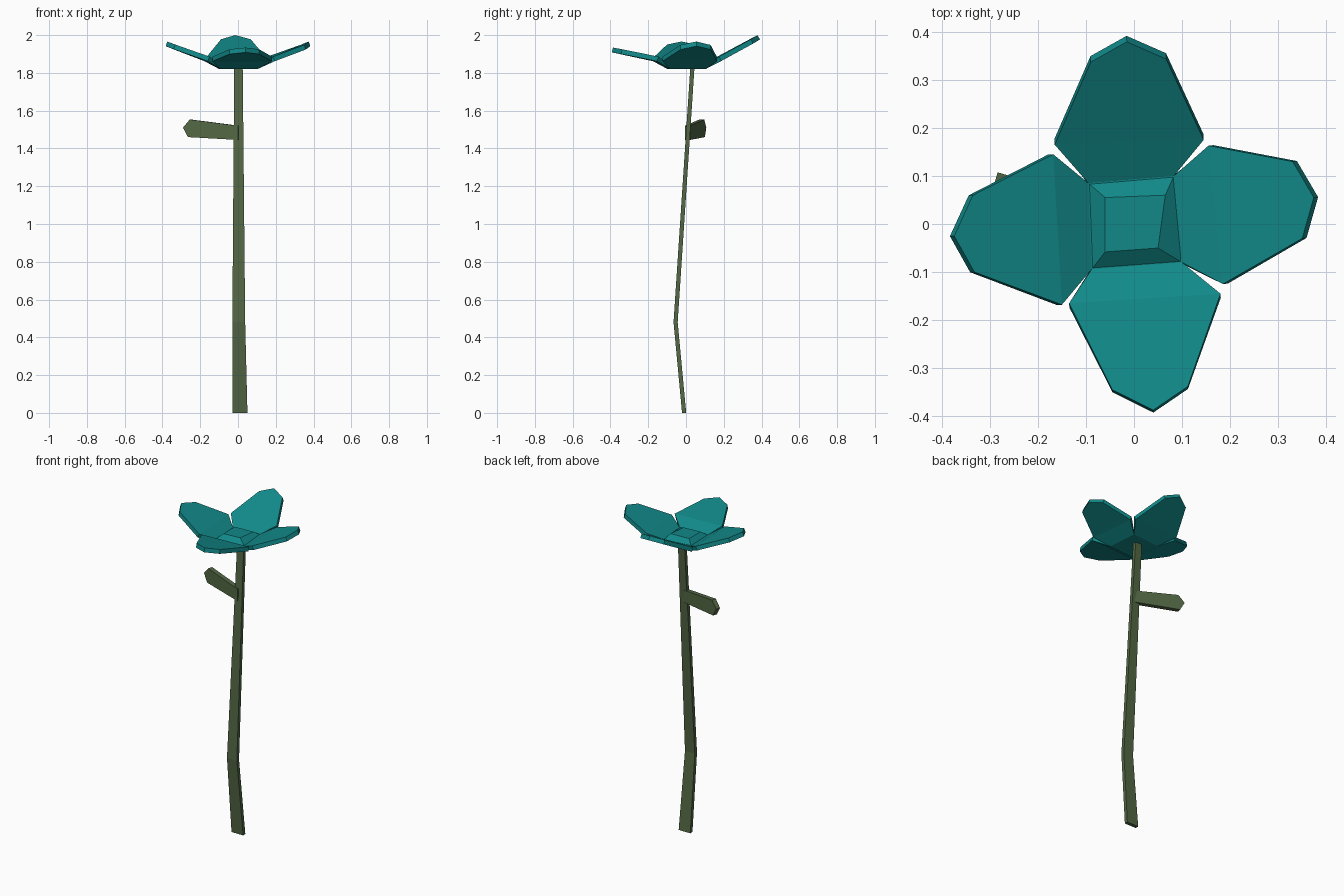
import bpy
from mathutils import Vector

if "Cube" in bpy.data.objects:
    bpy.data.objects.remove(bpy.data.objects["Cube"])


def material(name, rgb):
    m = bpy.data.materials.new(name)
    m.diffuse_color = (*rgb, 1)
    m.use_nodes = True
    m.node_tree.nodes["Principled BSDF"].inputs["Base Color"].default_value = m.diffuse_color
    return m


def add_mesh(name, verts, faces, mat):
    me = bpy.data.meshes.new(name)
    me.from_pydata([tuple(v) for v in verts], [], faces)
    me.update()
    me.materials.append(mat)
    ob = bpy.data.objects.new(name, me)
    bpy.context.collection.objects.link(ob)
    return ob


def loft(name, rings, mat):
    """Skin matching counter-clockwise rings and cap both ends."""
    n = len(rings[0])
    verts = [v for r in rings for v in r]
    faces = [tuple(reversed(range(n))), tuple(range(len(verts) - n, len(verts)))]
    for k in range(len(rings) - 1):
        for i in range(n):
            j = (i + 1) % n
            faces.append((k * n + i, k * n + j, k * n + n + j, k * n + n + i))
    return add_mesh(name, verts, faces, mat)


green = material("stem_green", (0.085, 0.135, 0.058))
teal = material("petal_teal", (0.006, 0.25, 0.25))

# Stem: flat bent strip (x min, x max, y centre, half depth, z)
sections = [(-0.03, 0.05, -0.01, 0.011, 0.0),
            (-0.03, 0.038, -0.055, 0.011, 0.48),
            (-0.02, 0.025, 0.034, 0.011, 1.83)]
loft("stem", [[(a, y - d, z), (b, y - d, z), (b, y + d, z), (a, y + d, z)]
              for a, b, y, d, z in sections], green)

# Leaf: side profile along its length, given thickness sideways
along = Vector((-0.95, 0.28, 0))
side = Vector((0.28, 0.95, 0)) * 0.014
base = Vector((0.005, 0.008, 0))
profile = [(0, 1.445), (0.28, 1.46), (0.308, 1.51), (0.27, 1.553), (0, 1.52)]
loft("leaf", [[base + along * s + Vector((0, 0, z)) + side * k for s, z in profile]
              for k in (1, -1)], green)

# Petals: four petals hinged on a square plate, thickened downward
corners = [(-0.088, -0.094), (0.1, -0.08), (0.083, 0.1), (-0.095, 0.085)]
Z0, Z1 = 1.846, 1.886
# per petal: two wide points, shoulder, tip, shoulder, then shoulder and tip heights
petals = [
    ([(-0.135, -0.165), (0.18, -0.145), (-0.045, -0.345), (0.04, -0.387), (0.112, -0.338)], 1.925, 1.934),
    ([(0.185, -0.125), (0.155, 0.163), (0.35, -0.03), (0.374, 0.055), (0.33, 0.13)], 1.948, 1.966),
    ([(0.145, 0.175), (-0.165, 0.165), (0.067, 0.343), (-0.015, 0.379), (-0.09, 0.337)], 1.978, 2.0),
    ([(-0.168, 0.145), (-0.15, -0.168), (-0.335, 0.06), (-0.374, -0.025), (-0.332, -0.1)], 1.95, 1.966),
]
verts = [(x, y, Z0) for x, y in corners]
faces = [(0, 1, 2, 3)]
for i, (pts, shoulder, tip) in enumerate(petals):
    n, j = len(verts), (i + 1) % 4
    verts += [(x, y, z) for (x, y), z in zip(pts, (Z1, Z1, shoulder, tip, shoulder))]
    faces += [(j, i, n, n + 1), (n + 1, n, n + 2, n + 3, n + 4)]
flower = add_mesh("petals", verts, faces, teal)
mod = flower.modifiers.new("thickness", "SOLIDIFY")
mod.thickness = 0.026
mod.offset = -1

# Flower centre: low raised block with sloping sides
inner = [(-0.06, -0.058), (0.05, -0.05), (0.065, 0.06), (-0.06, 0.055)]
loft("flower_centre", [[(x, y, Z0 - 0.002) for x, y in corners],
                       [(x, y, Z0 + 0.025) for x, y in inner]], teal)
